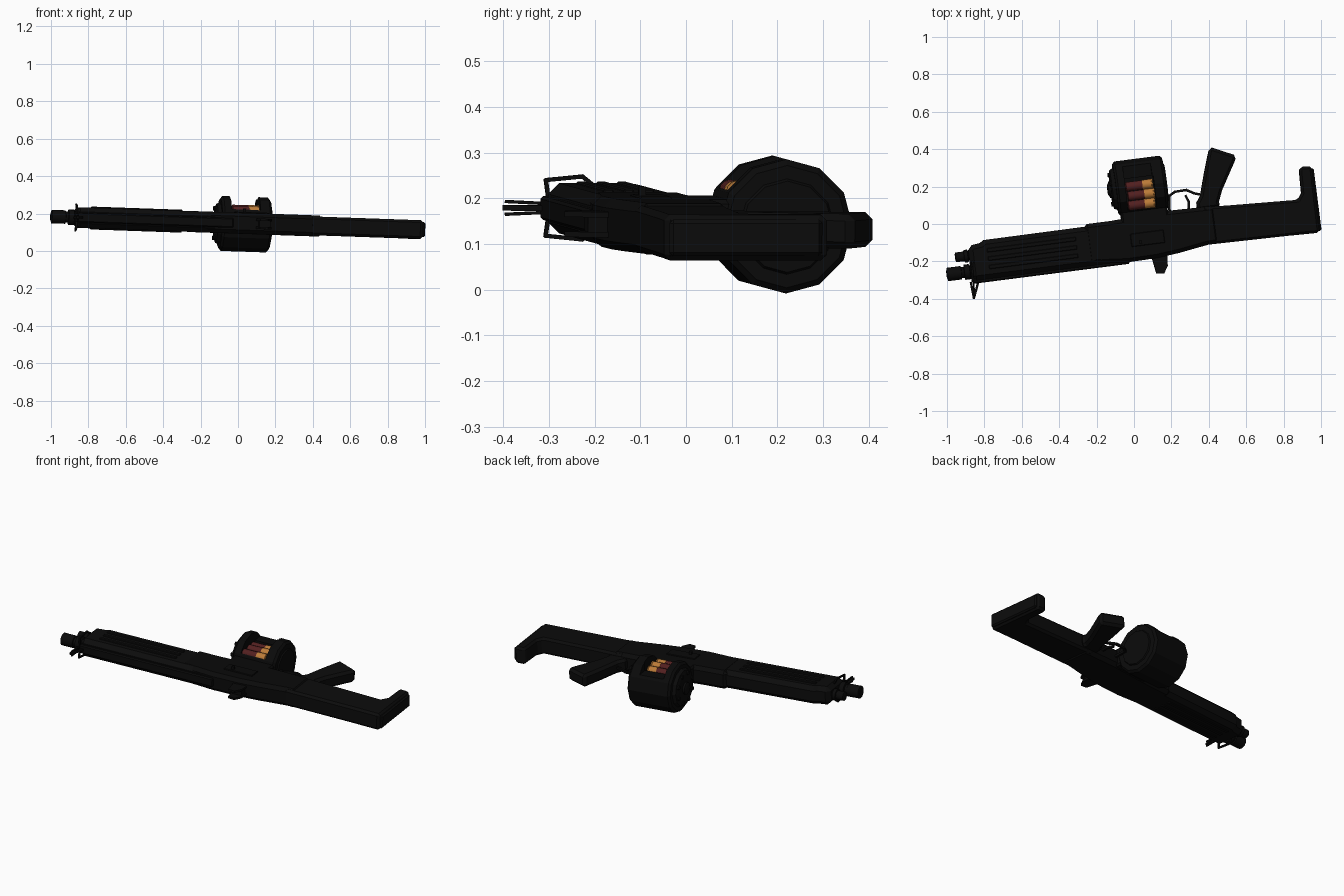
import bpy, bmesh, math
from mathutils import Matrix, Vector

if "Cube" in bpy.data.objects:
    bpy.data.objects.remove(bpy.data.objects["Cube"])

# Local frame: X along the length (muzzle negative), Y toward the grip side, Z thickness
PLACE = (Matrix.Translation((0, 0, 0.148)) @ Matrix.Rotation(math.radians(7.3), 4, 'Z')
         @ Matrix.Rotation(math.radians(2.0), 4, 'Y'))


def material(name, rgb):
    m = bpy.data.materials.new(name)
    m.diffuse_color = (*rgb, 1)
    m.use_nodes = True
    m.node_tree.nodes["Principled BSDF"].inputs["Base Color"].default_value = m.diffuse_color
    return m


BLACK = material("black_metal", (0.003, 0.003, 0.003))
POLYMER = material("black_polymer", (0.0035, 0.0035, 0.0035))
RED = material("shell_red", (0.085, 0.014, 0.014))
BRASS = material("brass", (0.5, 0.2, 0.04))


def finish(name, bm, mat, bevel=0, smooth=False):
    bmesh.ops.recalc_face_normals(bm, faces=bm.faces)
    me = bpy.data.meshes.new(name)
    bm.to_mesh(me)
    bm.free()
    ob = bpy.data.objects.new(name, me)
    bpy.context.collection.objects.link(ob)
    me.materials.append(mat)
    ob.matrix_world = PLACE
    if bevel:
        b = ob.modifiers.new("chamfer", 'BEVEL')
        b.width, b.segments, b.limit_method = bevel, 1, 'ANGLE'
        b.angle_limit = math.radians(50)
    if smooth:
        bpy.ops.object.select_all(action='DESELECT')
        ob.select_set(True)
        bpy.context.view_layer.objects.active = ob
        bpy.ops.object.shade_smooth_by_angle(angle=math.radians(35))
    return ob


def prism(name, pts, z0, z1, mat=BLACK, bevel=0):
    """Extrude an outline in the XY plane from z0 to z1."""
    bm = bmesh.new()
    f = bm.faces.new([bm.verts.new((x, y, z0)) for x, y in pts])
    g = bmesh.ops.extrude_face_region(bm, geom=[f])
    bmesh.ops.translate(bm, vec=(0, 0, z1 - z0),
                        verts=[v for v in g["geom"] if isinstance(v, bmesh.types.BMVert)])
    return finish(name, bm, mat, bevel)


def box(name, x0, x1, y0, y1, z0, z1, mat=BLACK, bevel=0):
    return prism(name, [(x0, y0), (x1, y0), (x1, y1), (x0, y1)], z0, z1, mat, bevel)


def lathe(name, profile, y, z, mat=BLACK, sides=16, smooth=True):
    """Revolve (x, radius) pairs around a lengthwise axis."""
    bm = bmesh.new()
    rings = []
    for x, r in profile:
        rings.append([bm.verts.new((x, y + r * math.cos(a), z + r * math.sin(a)))
                      for a in (2 * math.pi * i / sides for i in range(sides))])
    for a, b in zip(rings, rings[1:]):
        for i in range(sides):
            j = (i + 1) % sides
            bm.faces.new((a[i], a[j], b[j], b[i]))
    bm.faces.new(rings[0])
    bm.faces.new(rings[-1])
    return finish(name, bm, mat, smooth=smooth)


def bar(name, pts, t, mat=BLACK):
    """Square bar following a run of points."""
    bm = bmesh.new()
    for a, b in zip(pts, pts[1:]):
        a, b = Vector(a), Vector(b)
        d = b - a
        m = Matrix.Translation((a + b) / 2) @ d.to_track_quat('Z', 'Y').to_matrix().to_4x4()
        bmesh.ops.create_cube(bm, size=1, matrix=m @ Matrix.Diagonal((t, t, d.length + t * 0.6, 1)))
    return finish(name, bm, mat)


def cut(ob, cutter):
    cutter.hide_render = True
    cutter.hide_set(True)
    m = ob.modifiers.new("cut", 'BOOLEAN')
    m.operation, m.object, m.solver = 'DIFFERENCE', cutter, 'EXACT'


# Barrel with muzzle device, and magazine tube beneath it
lathe("barrel", [(-1.027, 0.024), (-1.024, 0.036), (-0.95, 0.036), (-0.948, 0.029),
                 (-0.935, 0.029), (-0.933, 0.041), (-0.905, 0.041), (-0.9, 0.033), (-0.1, 0.033)],
      -0.141, 0)
lathe("muzzle_bore", [(-1.029, 0.021), (-1.02, 0.021)], -0.141, 0)
lathe("magazine_tube", [(-0.972, 0.018), (-0.968, 0.026), (-0.925, 0.026), (-0.923, 0.034),
                        (-0.905, 0.034), (-0.9, 0.026), (-0.1, 0.026)], -0.056, 0)

# Handguard: lengthwise shell with a raised top cover and side ribs
prism("handguard", [(-0.898, -0.192), (-0.05, -0.192), (-0.05, 0.018), (-0.27, 0.019),
                    (-0.81, 0.017), (-0.83, 0.004), (-0.898, -0.004)],
      -0.055, 0.055, POLYMER, 0.024)
box("top_rib", -0.89, -0.05, -0.208, -0.17, -0.026, 0.026, BLACK, 0.006)
for s in (-1, 1):
    for y in (-0.13, -0.085, -0.04):
        box("handguard_rib", -0.8, -0.32, y - 0.011, y + 0.011,
            s * 0.056 - 0.005, s * 0.056 + 0.005, POLYMER, 0.003)
    # Open side loops near the muzzle
    bar("side_loop", [(-0.895, -0.19, s * 0.025), (-0.895, -0.195, s * 0.061),
                      (-0.89, -0.115, s * 0.069), (-0.885, -0.092, s * 0.05)], 0.009)

# Front sight: open triangle plus guard ears
bar("front_sight", [(-0.905, -0.2, 0), (-0.9, -0.285, 0), (-0.865, -0.2, 0)], 0.012)
for s in (-1, 1):
    bar("front_sight_ear", [(-0.89, -0.2, s * 0.01), (-0.897, -0.283, s * 0.014)], 0.007)

# Receiver
prism("receiver", [(-0.27, -0.18), (-0.06, -0.199), (0.1, -0.196), (0.22, -0.184), (0.38, -0.160),
                   (0.44, -0.160), (0.44, 0.042), (0.19, 0.047), (-0.12, 0.032), (-0.27, 0.032)],
      -0.056, 0.056, BLACK, 0.02)
box("ejection_cover", -0.03, 0.15, -0.12, -0.05, 0.05, 0.061, BLACK, 0.003)
bar("charging_handle", [(0.02, -0.1, 0.05), (0.02, -0.1, 0.074)], 0.016)

# Rear sight: two ears joined by a crossbar
for s in (-1, 1):
    prism("rear_sight_ear", [(0.07, -0.18), (0.085, -0.278), (0.125, -0.284), (0.15, -0.245),
                             (0.155, -0.18)], s * 0.022 - 0.006, s * 0.022 + 0.006)
box("rear_sight_bar", 0.085, 0.145, -0.235, -0.18, -0.02, 0.02)

# Stock with butt plate
prism("stock", [(0.37, -0.160), (0.8, -0.167), (0.974, -0.172), (0.978, -0.16), (0.982, 0.178),
                (0.97, 0.187), (0.922, 0.19), (0.912, 0.17), (0.908, 0.05), (0.885, 0.017),
                (0.5, 0.035), (0.37, 0.044)], -0.05, 0.05, POLYMER, 0.018)
box("butt_plate", 0.97, 0.99, -0.162, 0.175, -0.04, 0.04, POLYMER, 0.008)

# Pistol grip
prism("grip", [(0.345, 0.03), (0.47, 0.03), (0.465, 0.06), (0.49, 0.12), (0.575, 0.262),
               (0.589, 0.29), (0.575, 0.3), (0.465, 0.352), (0.45, 0.352), (0.405, 0.22),
               (0.37, 0.105), (0.345, 0.07)], -0.038, 0.038, POLYMER, 0.015)

# Trigger and its guard
bar("trigger_guard", [(0.197, 0.04, 0), (0.205, 0.125, 0), (0.24, 0.143, 0), (0.3, 0.145, 0),
                      (0.34, 0.122, 0), (0.375, 0.11, 0)], 0.013)
bar("trigger", [(0.3, 0.04, 0), (0.306, 0.08, 0), (0.293, 0.115, 0)], 0.012)

# Drum magazine with its feed tower
DY, DZ = 0.198, -0.003
drum = lathe("drum", [(-0.075, 0.134), (-0.063, 0.147), (0.18, 0.147), (0.193, 0.134)],
             DY, DZ, BLACK, 12, False)
cut(drum, box("notch_cutter", -0.025, 0.125, 0.0, 0.4, 0.084, 0.3))
cut(drum, box("pocket_cutter", -0.025, 0.13, 0.075, 0.245, 0.03, 0.2))
lathe("drum_front_cover", [(-0.1, 0.085), (-0.094, 0.105), (-0.07, 0.115)], DY, DZ, BLACK, 12, False)
lathe("drum_hub", [(-0.118, 0.025), (-0.112, 0.035), (-0.095, 0.035)], DY, DZ, BLACK, 12)
for i in range(8):
    a = 2 * math.pi * (i + 0.5) / 8
    lathe("cover_stud", [(-0.106, 0.012), (-0.08, 0.012)],
          DY + 0.085 * math.cos(a), DZ + 0.085 * math.sin(a), BLACK, 8)
lathe("drum_rear_cover", [(0.185, 0.11), (0.2, 0.1)], DY, DZ, BLACK, 12, False)
prism("feed_tower", [(-0.065, 0.0), (0.187, 0.0), (0.187, 0.08), (-0.065, 0.08)],
      -0.052, 0.056, BLACK, 0.01)

# Shells lying in the open pocket
for i, (y, z) in enumerate(((0.1, 0.068), (0.151, 0.074), (0.202, 0.068))):
    x = 0.004 * (i % 2)
    lathe("shell_case", [(-0.022 + x, 0.02), (-0.018 + x, 0.025), (0.068 + x, 0.025)], y, z, RED, 12)
    lathe("shell_base", [(0.068 + x, 0.026), (0.117 + x, 0.026), (0.118 + x, 0.028), (0.124 + x, 0.028)],
          y, z, BRASS, 12)
